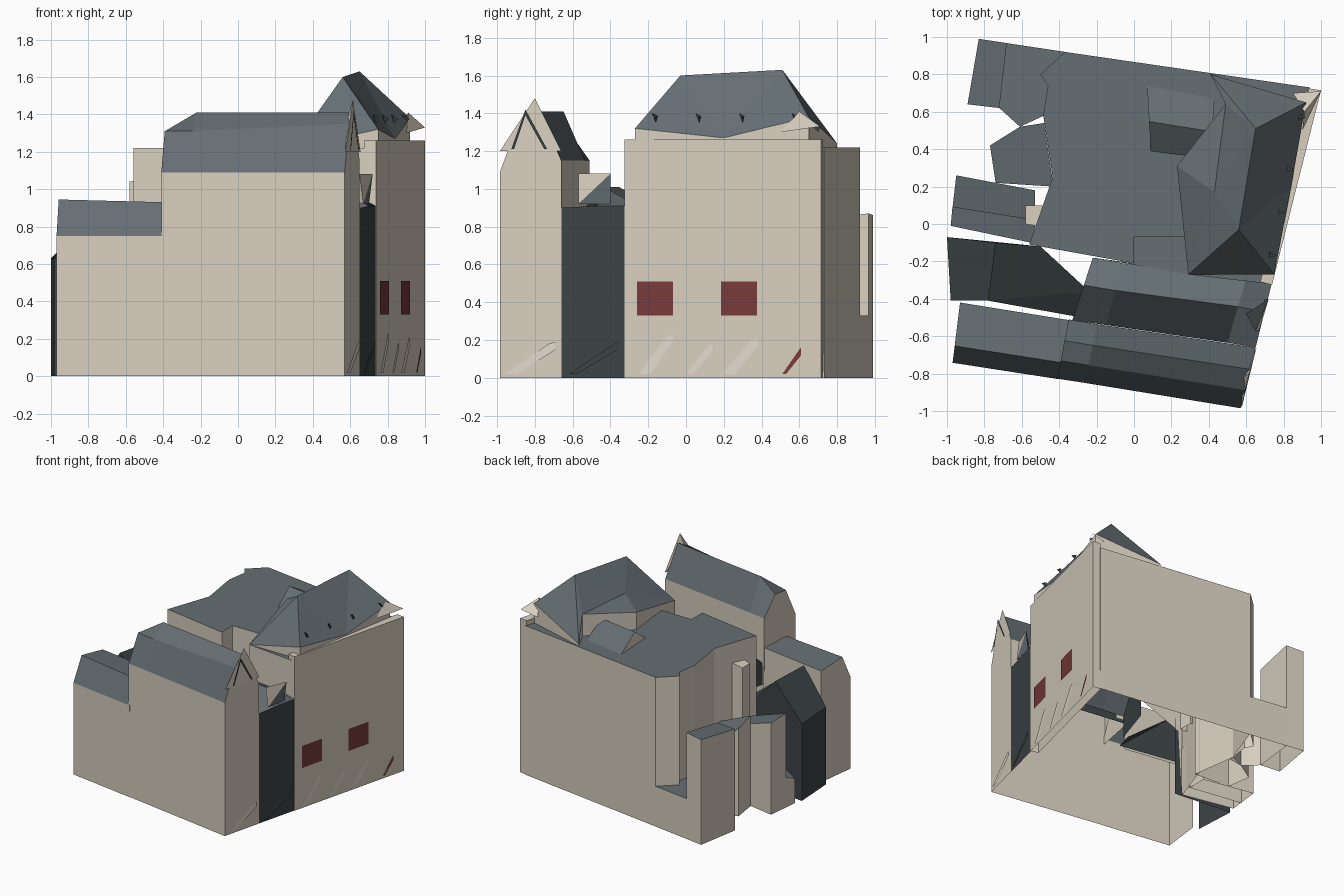
import bpy
import bmesh

old = bpy.data.objects.get("Cube")
if old:
    bpy.data.objects.remove(old, do_unlink=True)


def material(name, rgb):
    m = bpy.data.materials.new(name)
    m.use_nodes = True
    m.diffuse_color = (*rgb, 1)
    m.node_tree.nodes["Principled BSDF"].inputs["Base Color"].default_value = (*rgb, 1)
    return m


STONE = material("pale stone", (0.68, 0.62, 0.52))
CREAM = material("light plaster", (0.75, 0.7, 0.61))
ROOF = material("grey roof", (0.13, 0.157, 0.172))
SLATE = material("dark slate", (0.046, 0.058, 0.062))
RED = material("dark red", (0.185, 0.042, 0.042))


def shell(name, verts, faces, wall=STONE, top=ROOF):
    """Mesh whose upright faces take the wall colour and others the top colour."""
    bm = bmesh.new()
    vs = [bm.verts.new(v) for v in verts]
    for f in faces:
        bm.faces.new([vs[i] for i in f])
    bmesh.ops.recalc_face_normals(bm, faces=bm.faces)
    bm.normal_update()
    for f in bm.faces:
        f.material_index = int(abs(f.normal.z) > 0.15)
    me = bpy.data.meshes.new(name)
    bm.to_mesh(me)
    bm.free()
    me.materials.append(wall)
    me.materials.append(top)
    ob = bpy.data.objects.new(name, me)
    bpy.context.collection.objects.link(ob)
    return ob


def per_corner(value, n):
    return value if isinstance(value, list) else [value] * n


def prism(name, outline, top_z, wall=STONE, top=ROOF, base=0):
    """Upright block, open below; heights are one value or one per corner."""
    n = len(outline)
    verts = [(*p, z) for p, z in zip(outline, per_corner(base, n))]
    verts += [(*p, z) for p, z in zip(outline, per_corner(top_z, n))]
    faces = [(i, (i + 1) % n, n + (i + 1) % n, n + i) for i in range(n)]
    return shell(name, verts, faces + [tuple(range(n, 2 * n))], wall, top)


def loft(name, ts, stations, feet, caps, wall=STONE, top=ROOF):
    """Roofed range: stations hold a front point, a back point and heights.
    feet: lower edge of the front and back walls; caps: of the west and east ends."""
    verts, faces = [], []
    n = len(ts) + 2

    def section(station, low_front, low_back):
        (fx, fy), (bx, by), zs = station
        line = [(0, low_front), *zip(ts, zs), (1, low_back)]
        verts.extend((fx + (bx - fx) * t, fy + (by - fy) * t, z) for t, z in line)

    for s, station in enumerate(stations):
        section(station, *feet)
        if s:
            k = s * n
            faces += [(k - n + i, k - n + i + 1, k + i + 1, k + i) for i in range(n - 1)]
    for station, low in zip((stations[0], stations[-1]), caps):
        faces.append(tuple(range(len(verts), len(verts) + n)))
        section(station, low, low)
    return shell(name, verts, faces, wall, top)


def east(y):
    return 0.57 + 0.252 * (y + 0.98)


def east_plate(name, outline, mat):
    """Thin painted plate on the slanting east wall line, outline in y and z."""
    verts = [(east(y) + 0.008, y, z) for y, z in outline]
    return shell(name, verts, [tuple(range(len(verts)))], mat, mat)


# Front range: tall right part with a mansard, low left part
loft("front_range_tall", (0, 0.3, 0.64, 1), [
    ((-0.41, -0.827), (-0.35, -0.51), (1.09, 1.31, 1.31, 1.15)),
    ((-0.26, -0.85), (-0.2, -0.535), (1.09, 1.31, 1.41, 1.15)),
    ((0.57, -0.985), (0.65, -0.66), (1.09, 1.35, 1.41, 1.15))], (0, 0.75), (0.72, 0))
loft("front_range_low", (0, 0.28, 1), [
    ((-0.97, -0.742), (-0.93, -0.42), (0.75, 0.945, 0.91)),
    ((-0.4, -0.83), (-0.34, -0.515), (0.75, 0.93, 0.91))], (0, 0.5), (0, 0.7))

# Slate range between front and main building
loft("slate_range", (0, 0.56, 1), [
    ((-0.33, -0.515), (-0.22, -0.18), (0.78, 0.95, 0.93)),
    ((-0.15, -0.54), (-0.06, -0.21), (0.78, 1.01, 0.93)),
    ((0.5, -0.635), (0.6, -0.29), (0.78, 1.01, 0.93)),
    ((0.65, -0.66), (0.736, -0.32), (0.9, 0.91, 0.91))], (0.72, 0.88), (0.6, 0), wall=SLATE)
prism("courtyard_roof", [(-0.22, -0.18), (0, -0.21), (0, -0.07), (0.28, -0.07),
                         (0.3, -0.27)], 0.94, base=0.9)

# Slate wing at the west, its roof falling steeply into the inner corner
shell("west_slate_wing", [
    (-1, -0.07, 0), (-0.98, -0.41, 0), (-0.5, -0.12, 0),
    (-1, -0.07, 0.63), (-0.98, -0.41, 0.63), (-0.28, -0.5, 0.5), (-0.24, -0.36, 0.5),
    (-0.5, -0.12, 0.65), (-0.74, -0.1, 0.9), (-0.78, -0.41, 0.92), (-0.78, -0.41, 0.5)],
    [(0, 1, 4, 3), (2, 0, 3, 8, 7), (4, 9, 8, 3), (9, 5, 6), (9, 6, 7, 8),
     (4, 10, 9), (10, 5, 9)], SLATE, SLATE)

# Main building with flat roof
prism("main_block", [
    (-0.37, 0.92), (-0.5, 0.8), (-0.46, 0.74), (-0.485, 0.58), (-0.435, 0.25),
    (-0.56, -0.11), (-0.53, -0.115), (0, -0.21), (0, -0.07), (0.28, -0.07),
    (0.29, -0.27), (0.72, -0.32), (0.935, 0.7), (0.94, 0.73)], 1.22,
    base=[0] * 6 + [0.55] + [0.85] * 5 + [1.1, 0])
prism("east_wall_slab", [(0.675, -0.31), (0.738, -0.325), (1, 0.715), (0.935, 0.725)],
      1.26, top=STONE)

# North-west corner pieces
prism("corner_pier", [(-0.83, 0.99), (-0.68, 0.967), (-0.72, 0.62), (-0.89, 0.64)],
      [0.86, 0.87, 0.83, 0.83])
prism("corner_terrace", [(-0.36, 0.919), (-0.68, 0.967), (-0.72, 0.62), (-0.61, 0.52),
                         (-0.48, 0.58)], 0.33)
prism("west_annex", [(-0.77, 0.42), (-0.74, 0.22), (-0.43, 0.2), (-0.48, 0.54),
                     (-0.61, 0.52)], [0.72, 0.74, 0.6, 0.5, 0.55])
prism("west_pier", [(-0.95, 0.26), (-0.97, 0.09), (-0.53, 0.02), (-0.53, 0.18)],
      [0.75, 0.77, 0.6, 0.6])
prism("west_low_wall", [(-0.97, 0.1), (-0.98, -0.01), (-0.55, -0.1), (-0.52, 0.02)],
      [0.25, 0.2, 0.4, 0.4])
prism("west_turret", [(-0.58, 0.1), (-0.58, 0.0), (-0.47, -0.02), (-0.47, 0.1)],
      [1.04, 1.04, 1.06, 1.06], top=STONE, base=0.5)

# North-east hipped roof with a stone skirt and a lower lip on the west
eave = [(0.29, -0.27, 1.22), (0.75, -0.27, 1.32), (0.84, 0.2, 1.27),
        (0.92, 0.65, 1.38), (0.41, 0.8, 1.24), (0.49, 0.64, 1.4), (0.23, 0.31, 1.36)]
n = len(eave)
crown = [(0.56, -0.03, 1.6), (0.65, 0.51, 1.63), (0.43, 0.17, 1.41)]
skirt = [(x, y, 1.18) for x, y, z in eave]
a, b, c = n, n + 1, n + 2
hips = [(0, 1, a), (1, 2, a), (2, b, a), (2, 3, b), (3, 4, b), (4, 5, b),
        (a, b, c), (b, 5, c), (5, 6, c), (6, 0, c), (0, a, c)]
skirts = [(i, (i + 1) % n, n + 3 + (i + 1) % n, n + 3 + i) for i in range(n)]
shell("tower_roof", eave + crown + skirt, hips + skirts)

# Small gabled skylight on the flat roof
loft("roof_skylight", (0, 0.45, 1), [
    ((0.09, 0.39), (0.07, 0.74), (1.22, 1.33, 1.22)),
    ((0.41, 0.35), (0.43, 0.67), (1.22, 1.33, 1.22))], (1.21, 1.21), (1.21, 1.21))

# Roof vents on the east slope
for y in (-0.17, 0.06, 0.29, 0.57):
    x = 0.725 + 0.21 * (y + 0.17)
    shell("roof_vent", [(x, y - 0.01, 1.4), (x, y + 0.02, 1.385),
                        (x + 0.01, y + 0.01, 1.35), (x + 0.035, y, 1.375)],
          [(0, 1, 3), (1, 2, 3), (2, 0, 3)], SLATE, SLATE)

# Gable at the east end of the front range
shell("end_gable", [(0.575, -0.985, 1.2), (0.655, -0.66, 1.2), (0.615, -0.8, 1.48),
                    (0.58, -0.82, 1.36)], [(0, 1, 2), (1, 3, 2), (0, 2, 3)], STONE, STONE)
for pts in ([(-0.925, 1.21), (-0.91, 1.21), (-0.85, 1.39), (-0.85, 1.42)],
            [(-0.85, 1.42), (-0.85, 1.39), (-0.75, 1.21), (-0.735, 1.21)]):
    shell("gable_trim", [(east(y) + 0.016, y, z) for y, z in pts], [(0, 1, 2, 3)],
          SLATE, SLATE)

# Small dormer on the slate range and overhang at the north-east corner
shell("slate_dormer", [(0.65, -0.57, 1.08), (0.72, -0.4, 1.08), (0.67, -0.57, 0.92),
                       (0.6, -0.48, 0.95)], [(0, 1, 2), (0, 2, 3), (0, 3, 1)], STONE, SLATE)
shell("slate_dormer_cheek", [(0.72, -0.4, 1.08), (0.7, -0.4, 0.92), (0.67, -0.57, 0.92)],
      [(0, 1, 2)], ROOF, ROOF)
shell("corner_overhang", [(0.91, 0.6, 1.41), (1, 0.71, 1.33), (0.9, 0.5, 1.3),
                          (0.85, 0.7, 1.3)], [(0, 1, 2), (0, 3, 1)], STONE, STONE)

# Windows and slanting strips on the east wall
for y in (-0.26, 0.185):
    east_plate("red_window", [(y, 0.33), (y + 0.19, 0.33), (y + 0.19, 0.51), (y, 0.51)], RED)
for y0, y1, z, w, mat in ((-0.96, -0.69, 0.19, 0.07, CREAM), (-0.25, -0.07, 0.23, 0.06, CREAM),
                          (0, 0.14, 0.18, 0.04, CREAM), (0.19, 0.38, 0.21, 0.07, CREAM),
                          (0.51, 0.61, 0.16, 0.02, RED), (-0.62, -0.36, 0.19, 0.04, SLATE)):
    east_plate("slanting_strip", [(y0, 0.02), (y0 + w, 0.02), (y1, z - 0.04),
                                  (y1, z), (y1 - w / 2, z - 0.01)], mat)
